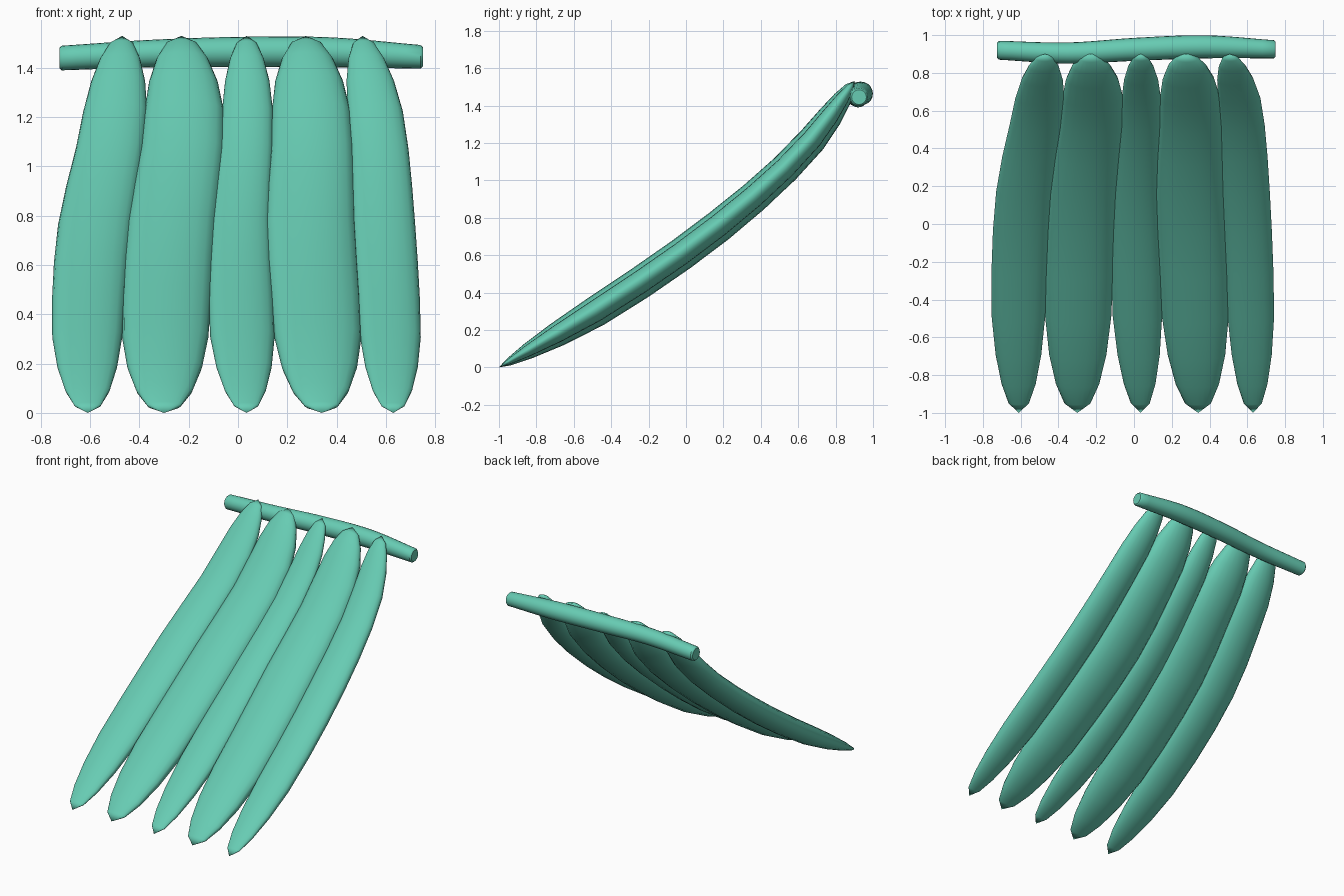
import bpy
import bmesh
import math
from mathutils import Vector

cube = bpy.data.objects.get("Cube")
if cube:
    bpy.data.objects.remove(cube, do_unlink=True)

green = bpy.data.materials.new("sea green")
green.use_nodes = True
colour = (0.135, 0.6, 0.45, 1)
green.diffuse_color = colour
green.node_tree.nodes["Principled BSDF"].inputs["Base Color"].default_value = colour


def spline(knots, t):
    """Smooth interpolation through evenly spaced knots, t from 0 to 1."""
    last = len(knots) - 1
    i = min(int(t * last), last - 1)
    u = t * last - i
    a, b = knots[i], knots[i + 1]
    before = knots[i - 1] if i else 2 * a - b
    after = knots[i + 2] if i + 2 <= last else 2 * b - a
    m, n = (b - before) / 2, (after - a) / 2
    return a + m * u + (3 * (b - a) - 2 * m - n) * u**2 + (2 * (a - b) + m + n) * u**3


def loft(name, rings, sharp):
    """Skin a list of closed rings and cap both ends."""
    bm = bmesh.new()
    loops = [[bm.verts.new(p) for p in ring] for ring in rings]
    for low, high in zip(loops, loops[1:]):
        for k in range(len(low)):
            j = (k + 1) % len(low)
            bm.faces.new((low[k], low[j], high[j], high[k]))
    bm.faces.new(loops[0])
    bm.faces.new(loops[-1])
    bmesh.ops.remove_doubles(bm, verts=bm.verts, dist=0.0005)
    bmesh.ops.recalc_face_normals(bm, faces=bm.faces)
    mesh = bpy.data.meshes.new(name)
    bm.to_mesh(mesh)
    bm.free()
    mesh.materials.append(green)
    obj = bpy.data.objects.new(name, mesh)
    bpy.context.collection.objects.link(obj)
    bpy.ops.object.select_all(action="DESELECT")
    obj.select_set(True)
    bpy.context.view_layer.objects.active = obj
    bpy.ops.object.shade_smooth_by_angle(angle=math.radians(sharp))


# Leaf blades: all share one sagging side path, each has its own sway and width
HEIGHT = 1.53
SIDE_PATH = [-1, -0.37, 0.17, 0.6, 0.9]
STEPS = [0, 0.02, 0.06, 0.12, 0.2, 0.3, 0.4, 0.5, 0.6, 0.7, 0.8, 0.88, 0.94, 0.98, 1]


def leaf(name, sway, widths):
    rings = []
    for t in STEPS:
        z = t * HEIGHT
        centre = Vector((spline(sway, t), spline(SIDE_PATH, t), z))
        slope = (spline(SIDE_PATH, min(t + 0.01, 1)) - spline(SIDE_PATH, max(t - 0.01, 0)))
        rise = HEIGHT * (min(t + 0.01, 1) - max(t - 0.01, 0))
        front = Vector((0, -rise, slope)).normalized()
        bottom = min(1, z / 0.4)
        top = min(1, (HEIGHT - z) / 0.35)
        base_round = math.sqrt(1 - (1 - bottom) ** 2)
        top_round = math.sqrt(1 - (1 - top) ** 2)
        half = spline(widths, t) * base_round * top_round
        thick = half * 0.49 * math.sqrt(base_round)
        ring = []
        for k in range(20):
            a = math.tau * k / 20
            depth = math.sin(a) * thick * (0.85 if math.sin(a) > 0 else 1.1)
            ring.append(centre + Vector((math.cos(a) * half, 0, 0)) + front * depth)
        rings.append(ring)
    loft(name, rings, 60)


leaf("outer_right_leaf", [-0.61, -0.61, -0.58, -0.508, -0.47], [0.14, 0.147, 0.15, 0.134, 0.115])
leaf("inner_right_leaf", [-0.3, -0.293, -0.27, -0.22, -0.23], [0.18, 0.18, 0.18, 0.166, 0.15])
leaf("middle_leaf", [0.035, 0.015, 0.01, 0.037, 0.035], [0.13, 0.134, 0.12, 0.106, 0.1])
leaf("inner_left_leaf", [0.34, 0.32, 0.295, 0.3, 0.275], [0.18, 0.182, 0.183, 0.164, 0.15])
leaf("outer_left_leaf", [0.63, 0.615, 0.592, 0.567, 0.505], [0.125, 0.127, 0.127, 0.115, 0.105])

# Gently bowed stem with softened flat ends
BAR_Y = [0.92, 0.905, 0.925, 0.938, 0.925]
BAR_Z = [1.44, 1.458, 1.465, 1.463, 1.445]
BAR_RADIUS = [0.05, 0.056, 0.061, 0.061, 0.048]
rings = []
for step in range(-1, 26):
    t = min(max(step / 24, 0), 1)
    end = step in (-1, 25)
    x = -0.715 + 1.455 * t + (0.01 * (1 if step > 0 else -1) if end else 0)
    r = spline(BAR_RADIUS, t) * (0.82 if end else 1)
    rings.append([(x, spline(BAR_Y, t) + r * math.cos(math.tau * k / 20),
                   spline(BAR_Z, t) + r * math.sin(math.tau * k / 20)) for k in range(20)])
loft("stem", rings, 40)
